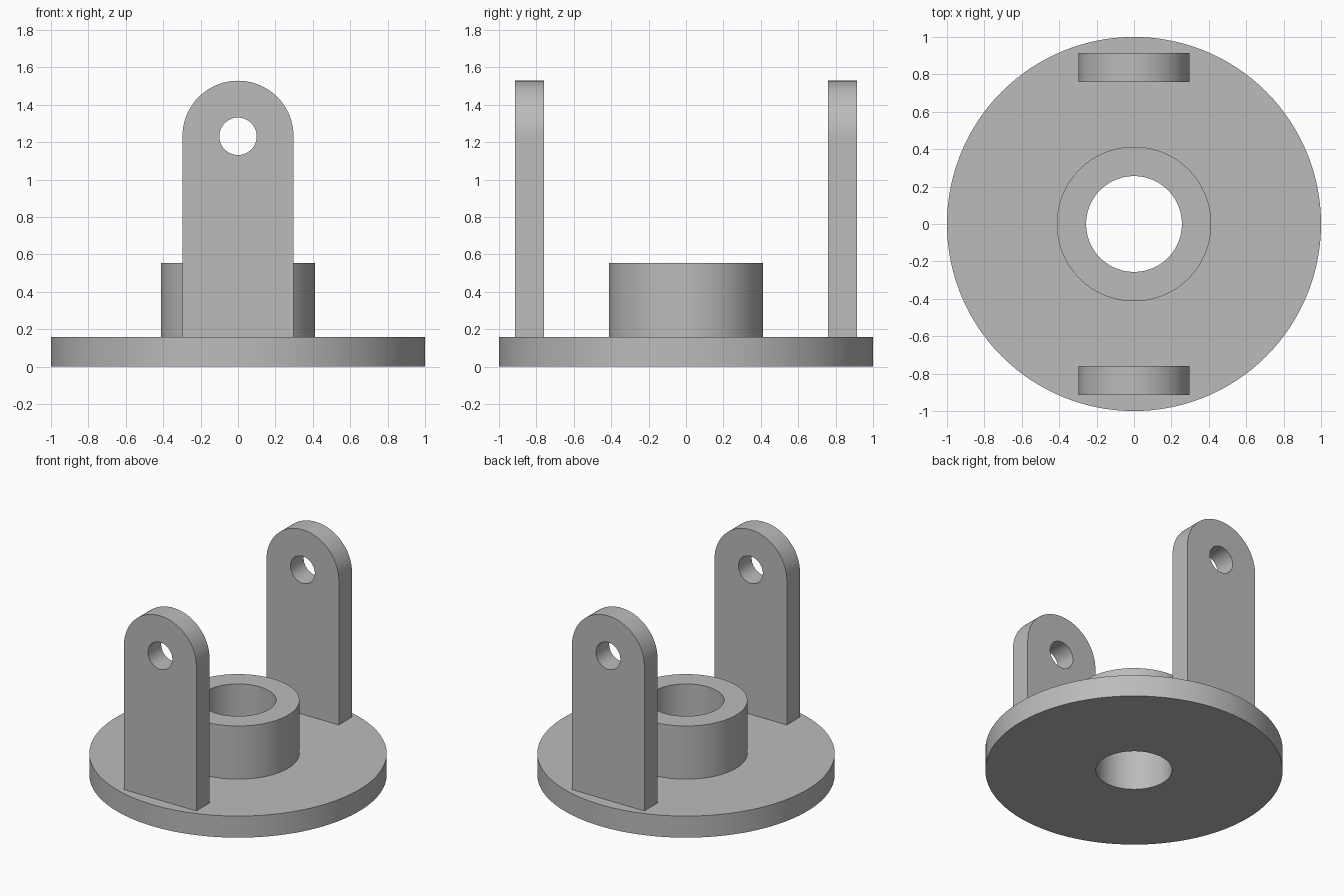
import bpy, bmesh
from math import sin, cos, pi, radians

default_cube = bpy.data.objects.get("Cube")
if default_cube:
    bpy.data.objects.remove(default_cube, do_unlink=True)

# Single plain grey finish
grey = bpy.data.materials.new("plain_grey")
grey.use_nodes = True
GREY = (0.5, 0.5, 0.5, 1)
grey.diffuse_color = GREY
grey.node_tree.nodes["Principled BSDF"].inputs["Base Color"].default_value = GREY


def finish(bm, name):
    bmesh.ops.recalc_face_normals(bm, faces=bm.faces)
    mesh = bpy.data.meshes.new(name)
    bm.to_mesh(mesh)
    bm.free()
    mesh.materials.append(grey)
    obj = bpy.data.objects.new(name, mesh)
    bpy.context.collection.objects.link(obj)
    bpy.ops.object.select_all(action='DESELECT')
    obj.select_set(True)
    bpy.context.view_layer.objects.active = obj
    bpy.ops.object.shade_smooth_by_angle(angle=radians(30))
    return obj


def closed_loop(bm, points):
    verts = [bm.verts.new(p) for p in points]
    return [bm.edges.new((v, verts[i - 1])) for i, v in enumerate(verts)]


def arc(radius, start, end, steps, y, z):
    angles = [start + (end - start) * i / steps for i in range(steps + 1)]
    return [(radius * cos(a), y, z + radius * sin(a)) for a in angles]


# Round base plate with raised hub and through bore, turned as one piece
BASE_TOP, HUB_TOP = 0.16, 0.555
BORE, HUB, RIM = 0.256, 0.413, 1.0
bm = bmesh.new()
profile = closed_loop(bm, [(BORE, 0, 0), (RIM, 0, 0), (RIM, 0, BASE_TOP),
                           (HUB, 0, BASE_TOP), (HUB, 0, HUB_TOP), (BORE, 0, HUB_TOP)])
bmesh.ops.spin(bm, geom=profile + bm.verts[:], cent=(0, 0, 0), axis=(0, 0, 1),
               angle=2 * pi, steps=128)
bmesh.ops.remove_doubles(bm, verts=bm.verts, dist=1e-4)
finish(bm, "base_with_hub")

# Upright lugs with rounded tops and pin holes
HALF_WIDTH, THICKNESS, PIN_HEIGHT, PIN_RADIUS = 0.297, 0.155, 1.232, 0.1


def lug(name, y):
    bm = bmesh.new()
    outline = arc(HALF_WIDTH, 0, pi, 48, y, PIN_HEIGHT)
    outline += [(-HALF_WIDTH, y, BASE_TOP), (HALF_WIDTH, y, BASE_TOP)]
    hole = arc(PIN_RADIUS, 0, 2 * pi, 48, y, PIN_HEIGHT)[:-1]
    edges = closed_loop(bm, outline) + closed_loop(bm, hole)
    bmesh.ops.triangle_fill(bm, edges=edges, use_beauty=True, normal=(0, -1, 0))
    side = bmesh.ops.extrude_face_region(bm, geom=bm.faces[:], use_keep_orig=True)
    moved = [g for g in side["geom"] if isinstance(g, bmesh.types.BMVert)]
    bmesh.ops.translate(bm, verts=moved, vec=(0, THICKNESS, 0))
    return finish(bm, name)


lug("front_lug", -0.913)
lug("back_lug", 0.758)
